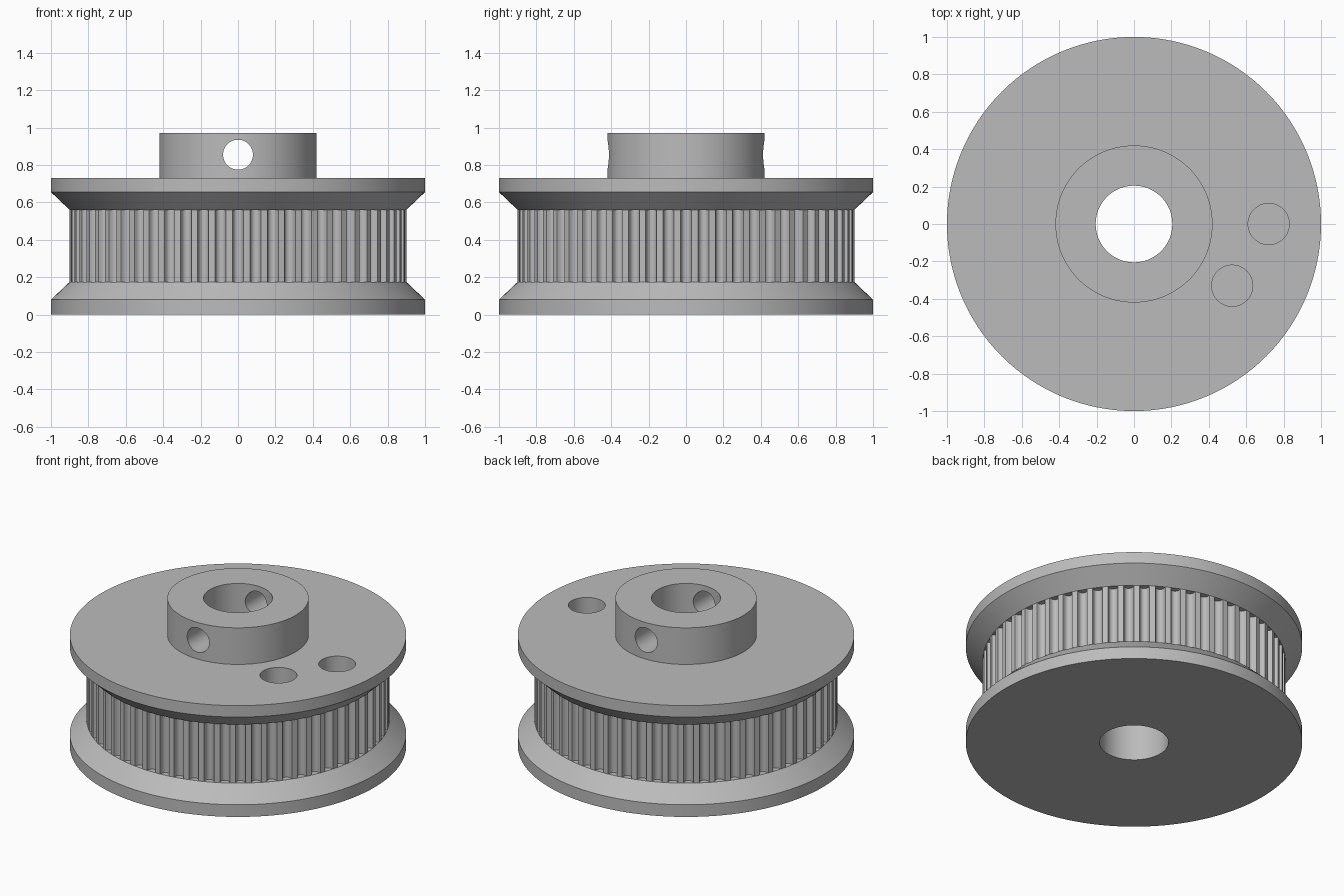
import bpy
import bmesh
from math import sin, cos, pi, tau, radians
from mathutils import Matrix

cube = bpy.data.objects.get("Cube")
if cube:
    bpy.data.objects.remove(cube, do_unlink=True)

SEGMENTS = 128
TEETH = 60
RIM, DRUM, HUB, BORE = 1.0, 0.9, 0.42, 0.205
Z_RIM_LOW, Z_DRUM_LOW, Z_DRUM_TOP, Z_RIM_TOP = 0.08, 0.175, 0.56, 0.655
Z_FACE, Z_HUB = 0.73, 0.97

metal = bpy.data.materials.new("grey metal")
metal.use_nodes = True
grey = (0.5, 0.5, 0.5, 1)
metal.diffuse_color = grey
metal.node_tree.nodes["Principled BSDF"].inputs["Base Color"].default_value = grey


def make_object(name, bm):
    bmesh.ops.recalc_face_normals(bm, faces=bm.faces)
    mesh = bpy.data.meshes.new(name)
    bm.to_mesh(mesh)
    bm.free()
    obj = bpy.data.objects.new(name, mesh)
    bpy.context.collection.objects.link(obj)
    mesh.materials.append(metal)
    return obj


def stack(name, rings):
    """Solid made of stacked outlines, each a list of points, capped at both ends."""
    bm = bmesh.new()
    loops = [[bm.verts.new(p) for p in ring] for ring in rings]
    n = len(loops[0])
    for low, high in zip(loops, loops[1:]):
        for i in range(n):
            j = (i + 1) % n
            bm.faces.new((low[i], low[j], high[j], high[i]))
    bm.faces.new(loops[0][::-1])
    bm.faces.new(loops[-1])
    return make_object(name, bm)


def turned(name, profile):
    """Solid of revolution from (radius, height) pairs."""
    return stack(name, [[(r * cos(tau * i / SEGMENTS), r * sin(tau * i / SEGMENTS), z)
                         for i in range(SEGMENTS)] for r, z in profile])


def toothed_outline():
    """Round-bottomed belt grooves around the drum."""
    radius, depth, steps = 0.027, 0.037, 8
    centre = DRUM - depth + radius
    groove = [(DRUM, -radius - 0.003)]
    groove += [(centre - radius * sin(pi * k / steps), -radius * cos(pi * k / steps))
               for k in range(steps + 1)]
    groove.append((DRUM, radius + 0.003))
    points = []
    for t in range(TEETH):
        c, s = cos(tau * t / TEETH), sin(tau * t / TEETH)
        points += [(x * c - y * s, x * s + y * c) for x, y in groove]
    return points


def rod(name, radius, length, matrix):
    bm = bmesh.new()
    bmesh.ops.create_cone(bm, cap_ends=True, segments=64, radius1=radius,
                          radius2=radius, depth=length, matrix=matrix)
    obj = make_object(name, bm)
    obj.hide_render = True
    return obj


def drill(obj, cutters):
    bpy.ops.object.select_all(action='DESELECT')
    obj.select_set(True)
    bpy.context.view_layer.objects.active = obj
    for cutter in cutters:
        mod = obj.modifiers.new("drill", 'BOOLEAN')
        mod.operation = 'DIFFERENCE'
        mod.solver = 'EXACT'
        mod.object = cutter
        bpy.ops.object.modifier_apply(modifier=mod.name)
    bpy.ops.object.shade_smooth_by_angle(angle=radians(30))


# Flanges, toothed drum and hub
lower_flange = turned("lower_flange", [(RIM, 0), (RIM, Z_RIM_LOW), (DRUM, Z_DRUM_LOW)])
upper_flange = turned("upper_flange", [(DRUM, Z_DRUM_TOP), (RIM, Z_RIM_TOP), (RIM, Z_FACE)])
hub = turned("hub", [(HUB, Z_FACE), (HUB, Z_HUB)])
outline = toothed_outline()
drum = stack("toothed_drum", [[(x, y, z) for x, y in outline]
                              for z in (Z_DRUM_LOW, Z_DRUM_TOP)])

# Shaft bore, set screw hole through the hub, two blind holes in the face
bore = rod("bore_cutter", BORE, 4, Matrix())
screw = rod("screw_cutter", 0.08, 2,
            Matrix.Translation((0, 0, 0.855)) @ Matrix.Rotation(pi / 2, 4, 'X'))
blind = [rod("blind_hole_cutter", 0.11, 0.6, Matrix.Translation((x, y, 0.65)))
         for x, y in ((0.72, 0), (0.525, -0.33))]

drill(lower_flange, [bore])
drill(drum, [bore] + blind)
drill(upper_flange, [bore] + blind)
drill(hub, [bore, screw])

for cutter in [bore, screw] + blind:
    bpy.data.objects.remove(cutter, do_unlink=True)
